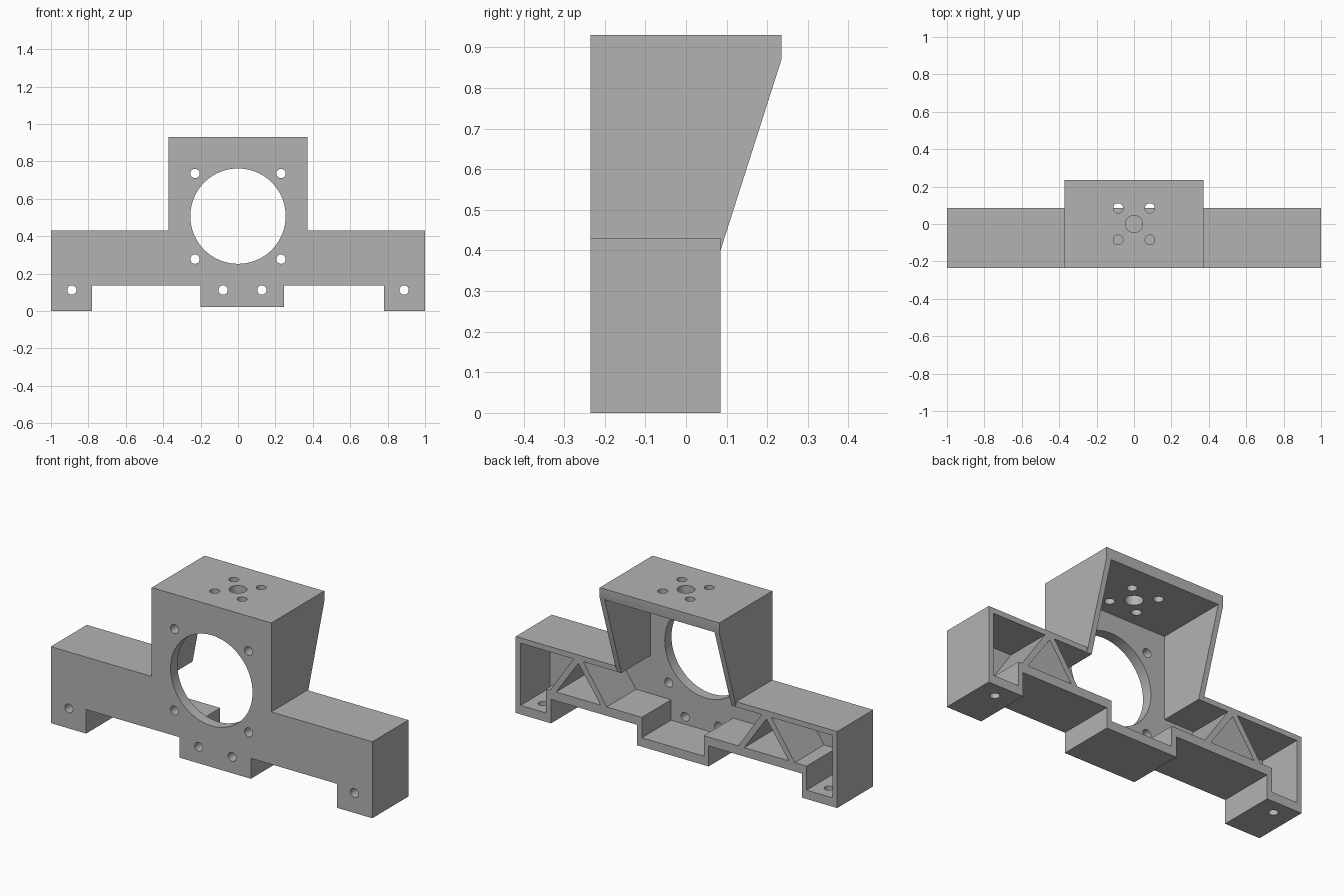
import bpy, bmesh, math
from mathutils import Vector

cube = bpy.data.objects.get("Cube")
if cube:
    bpy.data.objects.remove(cube, do_unlink=True)

grey = bpy.data.materials.new("plain grey")
grey.use_nodes = True
grey.diffuse_color = (0.45, 0.45, 0.45, 1)
grey.node_tree.nodes["Principled BSDF"].inputs["Base Color"].default_value = (0.45, 0.45, 0.45, 1)

FRONT, BACK, PLATE = -0.235, 0.085, 0.06
WALL, FLOOR = 0.03, 0.05


def prism(name, profile, axis, start, end):
    """Extrude a 2D profile along x, y or z."""
    place = {"x": lambda a, b: (start, a, b),
             "y": lambda a, b: (a, start, b),
             "z": lambda a, b: (a, b, start)}[axis]
    step = Vector([(end - start) * (axis == c) for c in "xyz"])
    bm = bmesh.new()
    face = bm.faces.new([bm.verts.new(place(a, b)) for a, b in profile])
    grown = bmesh.ops.extrude_face_region(bm, geom=[face])["geom"]
    bmesh.ops.translate(bm, vec=step, verts=[v for v in grown if isinstance(v, bmesh.types.BMVert)])
    if face.is_valid and len(face.edges[0].link_faces) > 2:
        bm.faces.remove(face)
    bmesh.ops.recalc_face_normals(bm, faces=bm.faces)
    mesh = bpy.data.meshes.new(name)
    bm.to_mesh(mesh)
    bm.free()
    obj = bpy.data.objects.new(name, mesh)
    bpy.context.collection.objects.link(obj)
    mesh.materials.append(grey)
    return obj


def circle(a, b, radius, sides=32):
    turns = [2 * math.pi * i / sides for i in range(sides)]
    return [(a + radius * math.cos(t), b + radius * math.sin(t)) for t in turns]


def combine(target, tool, operation):
    mod = target.modifiers.new("combine", "BOOLEAN")
    mod.operation, mod.object, mod.solver = operation, tool, "EXACT"
    bpy.context.view_layer.objects.active = target
    bpy.ops.object.modifier_apply(modifier=mod.name)
    bpy.data.objects.remove(tool, do_unlink=True)


def lower_edge(inset, foot_z, beam_z, tab_z):
    """Stepped underside, from the -x foot across the centre tab to the +x foot."""
    end, foot = 1 - inset, 0.78 + inset
    tab_a, tab_b = -0.2 + inset, 0.245 - inset
    return [(-end, foot_z), (-foot, foot_z), (-foot, beam_z), (tab_a, beam_z),
            (tab_a, tab_z), (tab_b, tab_z), (tab_b, beam_z), (foot, beam_z),
            (foot, foot_z), (end, foot_z)]


# Crossbeam with feet and centre tab
bracket = prism("motor_bracket", lower_edge(0, 0, 0.135, 0.02) + [(1, 0.43), (-1, 0.43)],
                "y", FRONT, BACK)

# Tower with sloping back edges
tower = prism("tower", [(FRONT, 0.4), (BACK, 0.4), (0.235, 0.87), (0.235, 0.93), (FRONT, 0.93)],
              "x", -0.372, 0.372)
combine(bracket, tower, "UNION")

# Hollow, open at the back
inside = 0.372 - WALL
cavity = prism("cavity", lower_edge(WALL, FLOOR, 0.135 + FLOOR, 0.02 + FLOOR)
               + [(1 - WALL, 0.4), (inside, 0.4), (inside, 0.87),
                  (-inside, 0.87), (-inside, 0.4), (WALL - 1, 0.4)],
               "y", FRONT + PLATE, 0.4)
combine(bracket, cavity, "DIFFERENCE")

# Triangular braces in the wings
for x in (0.61, -0.56):
    chevron = [(-0.2, 0.15), (-0.02, 0.415), (0.02, 0.415), (0.2, 0.15),
               (0.163, 0.15), (0, 0.383), (-0.163, 0.15)]
    brace = prism("brace", [(x + a, z) for a, z in chevron], "y", FRONT + 0.03, BACK)
    combine(bracket, brace, "UNION")

# Front opening and screw holes
front_holes = [(0, 0.507, 0.255, 72)]
front_holes += [(x, z, 0.025, 24) for x in (-0.23, 0.23) for z in (0.277, 0.735)]
front_holes += [(x, 0.112, 0.025, 24) for x in (-0.888, -0.08, 0.128, 0.888)]
for hole in front_holes:
    combine(bracket, prism("hole", circle(*hole), "y", FRONT - 0.1, FRONT + 0.1), "DIFFERENCE")

# Holes in the tower top
top_holes = [(0, 0, 0.046, 32)]
top_holes += [(x, y, 0.026, 24) for x in (-0.085, 0.085) for y in (-0.085, 0.085)]
for hole in top_holes:
    combine(bracket, prism("hole", circle(*hole), "z", 0.8, 1), "DIFFERENCE")

# Holes under the feet
for x in (-0.89, 0.89):
    combine(bracket, prism("hole", circle(x, 0, 0.025, 24), "z", -0.1, 0.1), "DIFFERENCE")

bpy.ops.object.select_all(action="DESELECT")
bracket.select_set(True)
bpy.context.view_layer.objects.active = bracket
bpy.ops.object.shade_smooth_by_angle(angle=math.radians(30))
